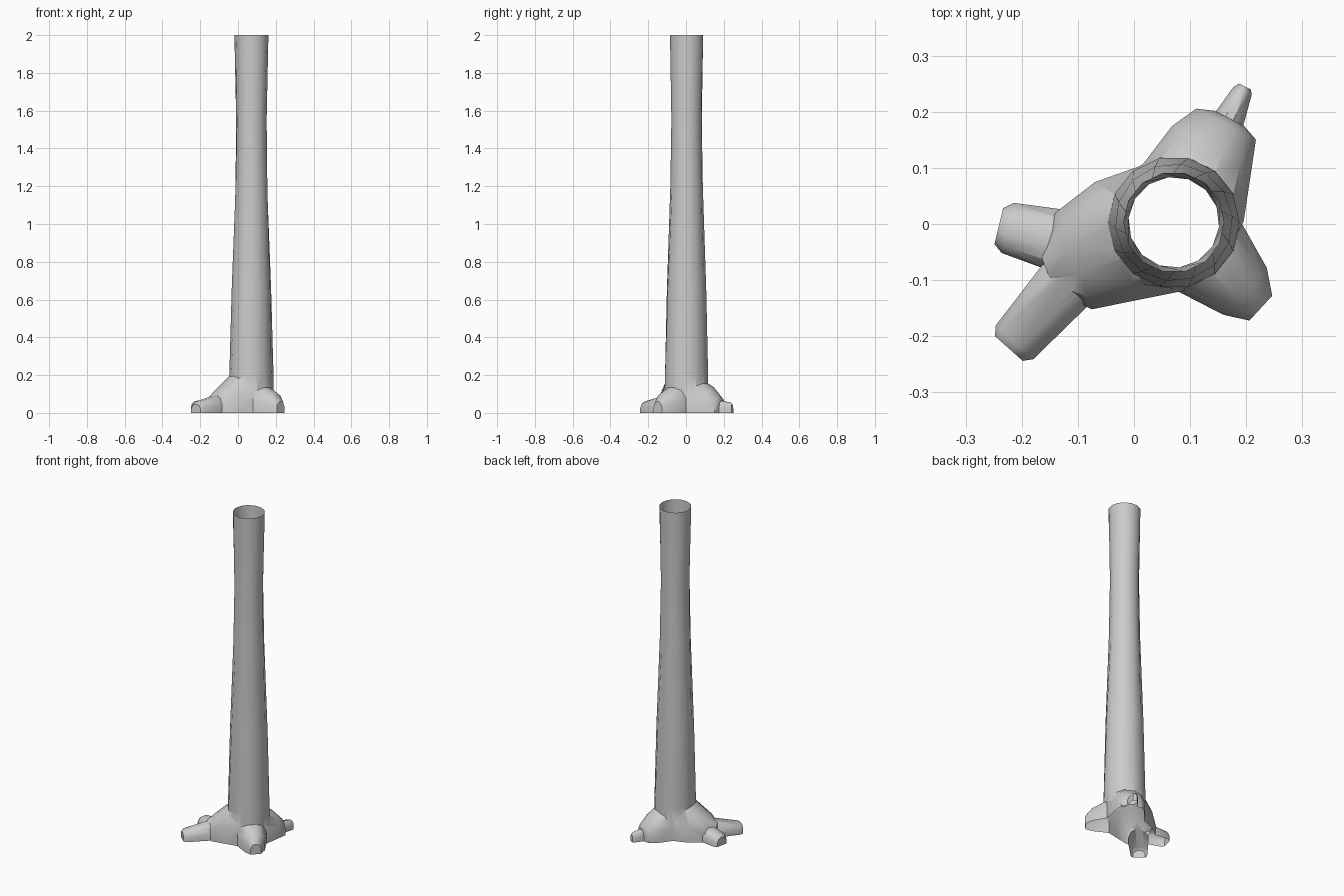
import bpy, bmesh, math
from mathutils import Vector

if "Cube" in bpy.data.objects:
    bpy.data.objects.remove(bpy.data.objects["Cube"])


def loft(name, rings):
    """Closed solid skinned through equal-length rings of points."""
    bm = bmesh.new()
    vs = [[bm.verts.new(p) for p in r] for r in rings]
    n = len(vs[0])
    for a, b in zip(vs, vs[1:]):
        for i in range(n):
            j = (i + 1) % n
            bm.faces.new((a[i], a[j], b[j], b[i]))
    bm.faces.new(vs[0])
    bm.faces.new(vs[-1])
    bmesh.ops.recalc_face_normals(bm, faces=bm.faces)
    me = bpy.data.meshes.new(name)
    bm.to_mesh(me)
    bm.free()
    ob = bpy.data.objects.new(name, me)
    bpy.context.collection.objects.link(ob)
    return ob


# arch cross-section: (fraction of half width, fraction of height)
ARCH = [(-1, 0.5), (-0.72, 0.85), (-0.28, 1), (0.28, 1), (0.72, 0.85), (1, 0.5)]


def root(name, sections):
    """Root lofted through (x, y, half width, height) sections."""
    d = Vector(sections[-1][:2]) - Vector(sections[0][:2])
    d.normalize()
    side = Vector((-d.y, d.x))
    rings = []
    for x, y, w, h in sections:
        prof = [(-w, -0.05)] + [(a * w, b * h) for a, b in ARCH] + [(w, -0.05)]
        rings.append([(x + side.x * s, y + side.y * s, z) for s, z in prof])
    return loft(name, rings)


# trunk: slightly twisting, waisted tube
SIDES = 14
profile = [(-0.06, 0.121, 0), (0.2, 0.117, 0), (0.65, 0.105, 0.1),
           (1.2, 0.086, 0.25), (1.55, 0.081, 0.35), (2.0, 0.09, 0.45)]
trunk = loft("tree_trunk", [
    [(0.071 + r * math.cos(t + 2 * math.pi * i / SIDES),
      0.003 + r * math.sin(t + 2 * math.pi * i / SIDES), z) for i in range(SIDES)]
    for z, r, t in profile])

# roots: three buttresses, two of them with smaller branches
roots = [
    root("left_root", [(0.05, -0.008, 0.118, 0.25), (-0.03, -0.03, 0.112, 0.2),
                       (-0.108, -0.066, 0.092, 0.125), (-0.155, -0.085, 0.035, 0.08)]),
    root("left_branch", [(-0.1, -0.038, 0.06, 0.085), (-0.225, -0.007, 0.046, 0.062),
                         (-0.241, -0.004, 0.033, 0.05)]),
    root("front_left_branch", [(-0.11, -0.095, 0.056, 0.095), (-0.213, -0.211, 0.045, 0.06),
                               (-0.223, -0.222, 0.033, 0.045)]),
    root("front_right_root", [(0.08, -0.015, 0.09, 0.2), (0.138, -0.062, 0.082, 0.145),
                              (0.198, -0.12, 0.057, 0.105), (0.226, -0.15, 0.03, 0.06)]),
    root("back_root", [(0.07, -0.005, 0.105, 0.23), (0.103, 0.052, 0.104, 0.19),
                       (0.139, 0.138, 0.08, 0.135), (0.164, 0.178, 0.06, 0.085),
                       (0.17, 0.188, 0.03, 0.065)]),
    root("back_branch", [(0.152, 0.15, 0.035, 0.07), (0.193, 0.236, 0.018, 0.055),
                         (0.198, 0.245, 0.012, 0.045)]),
]

# fuse everything into one skin
bpy.context.view_layer.objects.active = trunk
trunk.select_set(True)
for r in roots:
    m = trunk.modifiers.new("fuse", 'BOOLEAN')
    m.operation = 'UNION'
    m.solver = 'EXACT'
    m.object = r
    bpy.ops.object.modifier_apply(modifier=m.name)
    bpy.data.objects.remove(r)

# open the trunk at the top and the base at the ground
bm = bmesh.new()
bm.from_mesh(trunk.data)
bmesh.ops.bisect_plane(bm, geom=bm.verts[:] + bm.edges[:] + bm.faces[:], dist=1e-5,
                       plane_co=(0, 0, 0), plane_no=(0, 0, 1), clear_inner=True)
caps = [f for f in bm.faces if all(v.co.z > 1.99 for v in f.verts)]
bmesh.ops.delete(bm, geom=caps, context='FACES')
bm.to_mesh(trunk.data)
bm.free()
bpy.ops.object.shade_smooth_by_angle(angle=math.radians(40))
